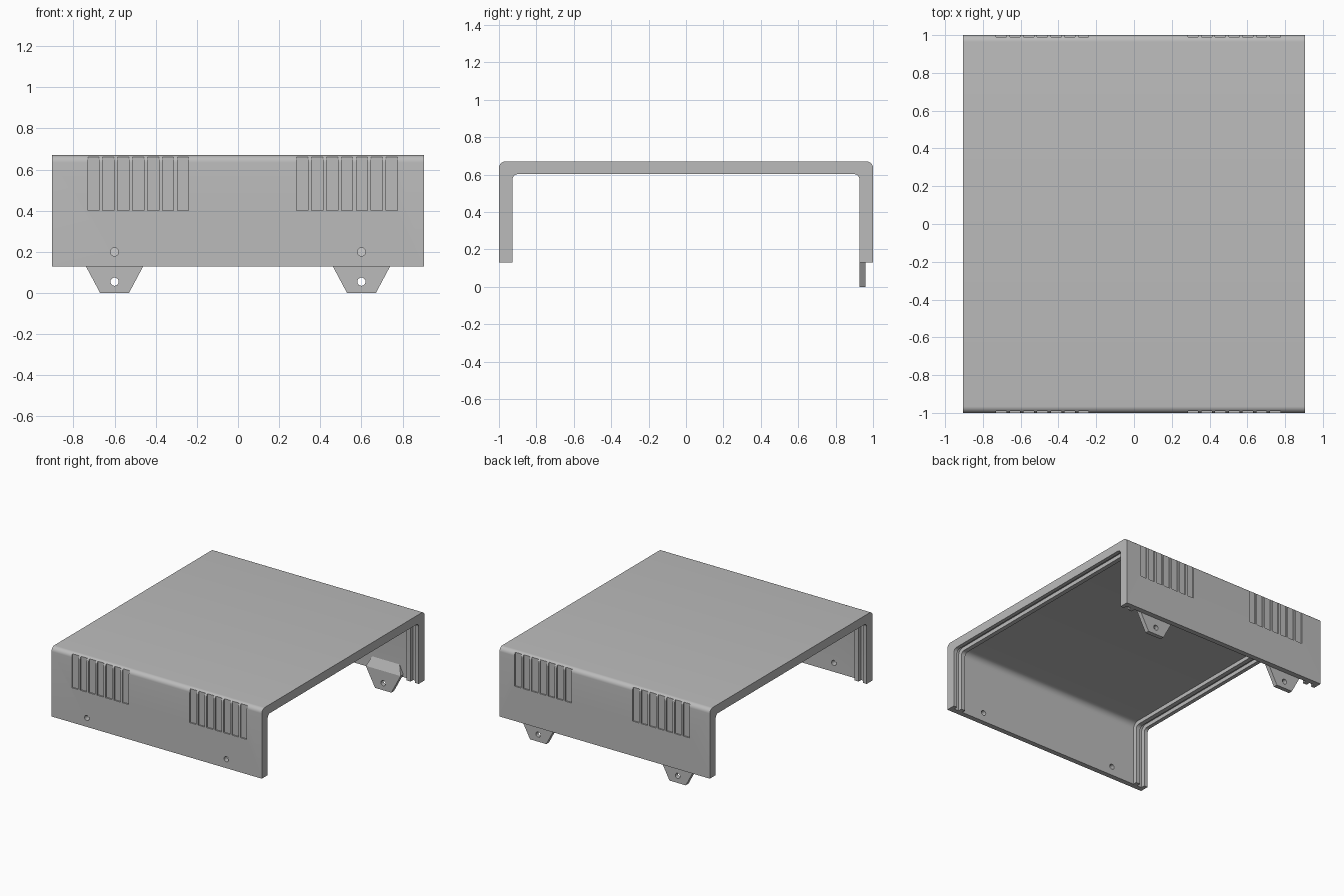
import bpy, bmesh, math
from mathutils import Matrix, Vector

if "Cube" in bpy.data.objects:
    bpy.data.objects.remove(bpy.data.objects["Cube"], do_unlink=True)

gray = bpy.data.materials.new("case gray")
gray.use_nodes = True
gray.diffuse_color = (0.5, 0.5, 0.5, 1)
gray.node_tree.nodes["Principled BSDF"].inputs["Base Color"].default_value = (0.5, 0.5, 0.5, 1)

HALF_X = 0.905
BASE, TOP = 0.13, 0.67


def make_object(name, bm):
    bmesh.ops.recalc_face_normals(bm, faces=bm.faces)
    mesh = bpy.data.meshes.new(name)
    bm.to_mesh(mesh)
    bm.free()
    mesh.materials.append(gray)
    obj = bpy.data.objects.new(name, mesh)
    bpy.context.collection.objects.link(obj)
    return obj


def arch(name, half_y, bottom, top, radius, x0, x1):
    """Solid block along x with rounded upper edges."""
    pts = [(half_y, bottom)]
    for side in (0, 1):
        for i in range(9):
            a = math.pi / 2 * (side + i / 8)
            cy = (half_y - radius) * (1 - 2 * side)
            pts.append((cy + radius * math.cos(a), top - radius + radius * math.sin(a)))
    pts.append((-half_y, bottom))
    bm = bmesh.new()
    face = bm.faces.new([bm.verts.new((x0, y, z)) for y, z in pts])
    ext = bmesh.ops.extrude_face_region(bm, geom=[face])
    moved = [v for v in ext["geom"] if isinstance(v, bmesh.types.BMVert)]
    bmesh.ops.translate(bm, verts=moved, vec=(x1 - x0, 0, 0))
    return make_object(name, bm)


def add_box(bm, lo, hi):
    lo, hi = Vector(lo), Vector(hi)
    size = Matrix.Diagonal((hi - lo).to_4d())
    size[3][3] = 1
    bmesh.ops.create_cube(bm, size=1, matrix=Matrix.Translation((lo + hi) / 2) @ size)


def add_drill(bm, x, y, z):
    m = Matrix.Translation((x, y, z)) @ Matrix.Rotation(math.pi / 2, 4, 'X')
    bmesh.ops.create_cone(bm, cap_ends=True, segments=24, radius1=0.02,
                          radius2=0.02, depth=0.2, matrix=m)


def select_only(obj):
    bpy.ops.object.select_all(action='DESELECT')
    obj.select_set(True)
    bpy.context.view_layer.objects.active = obj


def cut(obj, cutter):
    cutter.hide_render = True
    mod = obj.modifiers.new("cut", 'BOOLEAN')
    mod.operation = 'DIFFERENCE'
    mod.solver = 'EXACT'
    mod.object = cutter
    select_only(obj)
    bpy.ops.object.modifier_apply(modifier=mod.name)
    bpy.data.objects.remove(cutter, do_unlink=True)


# U-shaped cover, hollowed to its rib depth
cover = arch("cover", 1.0, BASE, TOP, 0.035, -HALF_X, HALF_X)
cut(cover, arch("cavity", 0.928, -0.1, 0.602, 0.03, -1.1, 1.1))

# Deeper recesses leave two inner ribs at each open end
for x0, x1 in ((-0.80, 0.80), (-0.875, -0.835), (0.835, 0.875)):
    cut(cover, arch("recess", 0.96, -0.2, 0.632, 0.05, x0, x1))

# Shallow vent slots, two groups of seven on both walls
bm = bmesh.new()
for y0, y1 in ((-1.1, -0.9895), (0.9895, 1.1)):
    for start in (-0.73, 0.285):
        for i in range(7):
            x = start + i * 0.0725
            add_box(bm, (x, y0, 0.40), (x + 0.055, y1, 0.75))
cut(cover, make_object("slots", bm))

# Screw holes through the front wall
bm = bmesh.new()
for x in (-0.6, 0.6):
    add_drill(bm, x, -0.98, 0.2)
cut(cover, make_object("drills", bm))

select_only(cover)
bpy.ops.object.shade_smooth_by_angle(angle=math.radians(30))

# Mounting tabs inside the back wall, with a sloped upper wedge
for name, cx in (("left_tab", 0.6), ("right_tab", -0.6)):
    bm = bmesh.new()
    for s in (-1, 1):
        for w, y, z in ((0.07, 0.927, 0), (0.15, 0.927, 0.15), (0.07, 0.96, 0),
                        (0.15, 0.96, 0.15), (0.118, 0.96, 0.22)):
            bm.verts.new((cx + s * w, y, z))
    bmesh.ops.convex_hull(bm, input=bm.verts)
    bmesh.ops.dissolve_limit(bm, angle_limit=0.02, verts=bm.verts, edges=bm.edges)
    tab = make_object(name, bm)
    bm = bmesh.new()
    add_drill(bm, cx, 0.94, 0.055)
    cut(tab, make_object("tab_drill", bm))
    select_only(tab)
    bpy.ops.object.shade_smooth_by_angle(angle=math.radians(20))
